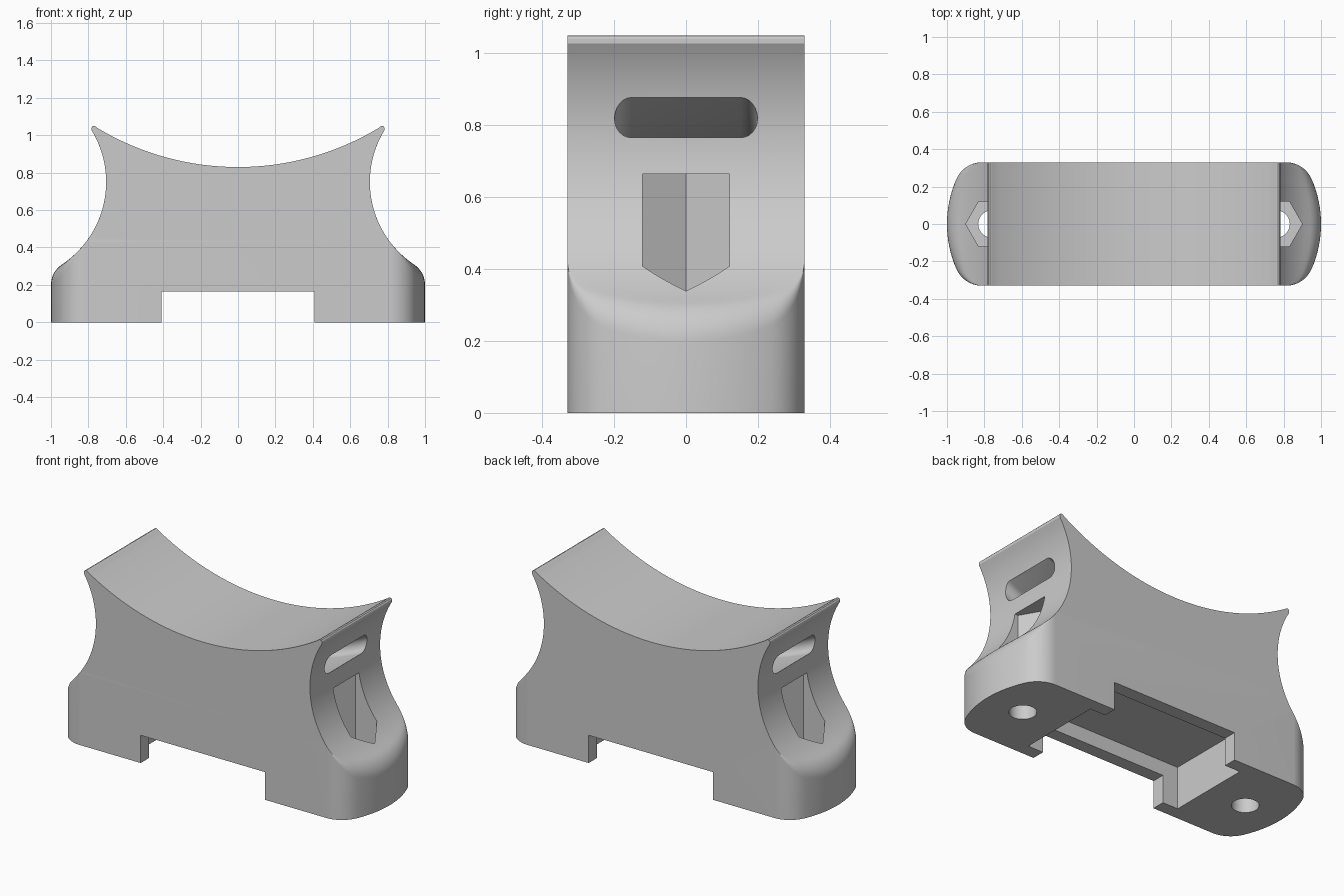
import bpy, bmesh, math
from math import sin, cos, pi, sqrt, atan2

cube = bpy.data.objects.get("Cube")
if cube:
    bpy.data.objects.remove(cube, do_unlink=True)

grey = bpy.data.materials.new("light_grey")
grey.use_nodes = True
colour = (0.6, 0.6, 0.6, 1)
grey.diffuse_color = colour
grey.node_tree.nodes["Principled BSDF"].inputs["Base Color"].default_value = colour

SADDLE_R, SADDLE_Z = 1.457, 2.287          # circle of the saddle
WAIST_R, WAIST_X, WAIST_Z = 0.53, 1.235, 0.75  # circle of each hollow end
BOLT_X = 0.76


def lerp(a, b, n):
    return [a + (b - a) * i / n for i in range(n + 1)]


def loft(name, rings):
    """Skin a list of equal rings and cap both ends."""
    bm = bmesh.new()
    loops = [[bm.verts.new(p) for p in ring] for ring in rings]
    n = len(loops[0])
    for a, b in zip(loops, loops[1:]):
        for i in range(n):
            j = (i + 1) % n
            bm.faces.new((a[i], a[j], b[j], b[i]))
    bm.faces.new(loops[0])
    bm.faces.new(loops[-1])
    bmesh.ops.recalc_face_normals(bm, faces=bm.faces)
    mesh = bpy.data.meshes.new(name)
    bm.to_mesh(mesh)
    bm.free()
    obj = bpy.data.objects.new(name, mesh)
    bpy.context.collection.objects.link(obj)
    mesh.materials.append(grey)
    return obj


def box(name, hx, hy, top):
    corners = [(-hx, -hy), (hx, -hy), (hx, hy), (-hx, hy)]
    return loft(name, [[(x, y, z) for x, y in corners] for z in (-0.2, top)])


def prism(name, x, r, sides, z0, z1):
    turns = [2 * pi * i / sides for i in range(sides)]
    return loft(name, [[(x + r * cos(t), r * sin(t), z) for t in turns] for z in (z0, z1)])


def section(y, reach, facing):
    """Cross-section at y: saddle, tip, hollow end, rounded shoulder, foot."""
    half = []
    for x in lerp(0, 0.755, 24):
        half.append((x, SADDLE_Z - sqrt(SADDLE_R ** 2 - x * x)))
    half += [(0.762, 1.047), (0.77, 1.05), (0.778, 1.048), (0.783, 1.041)]
    r = max(0.13 * facing, 0.004)
    cx = reach - r
    cz = WAIST_Z - sqrt((WAIST_R + r) ** 2 - (WAIST_X - cx) ** 2)
    end = atan2(WAIST_Z - cz, WAIST_X - cx)
    for t in lerp(-0.55, end, 32):
        half.append((WAIST_X - WAIST_R * cos(t), WAIST_Z - WAIST_R * sin(t)))
    for t in lerp(end, 0, 10)[1:]:
        half.append((cx + r * cos(t), cz + r * sin(t)))
    half.append((reach, 0))
    ring = half + [(-x, z) for x, z in reversed(half[1:])]
    return [(x, y, z) for x, z in ring]


# Rounded plan of the ends: shallow nose arc, then a tighter corner
plan = []
for t in lerp(0, 0.4115, 8):
    plan.append((0.6 * sin(t), 0.4 + 0.6 * cos(t), cos(t)))
for t in lerp(0.4115, pi / 2, 16)[1:]:
    plan.append((0.18 + 0.15 * sin(t), 0.812 + 0.15 * cos(t), cos(t)))
plan = [(-y, x, f) for y, x, f in reversed(plan[1:])] + plan
body = loft("saddle_mount", [section(*p) for p in plan])

# Underside notch and deeper pocket
cutters = [loft("notch_cutter", [[(x, y, z) for x, z in
                ((-0.41, -0.2), (0.41, -0.2), (0.41, 0.165), (-0.41, 0.165))]
                for y in (-0.5, 0.5)]),
           box("pocket_cutter", 0.51, 0.253, 0.25)]

# Bolt holes and nut pockets
for side in (-1, 1):
    cutters.append(prism("nut_cutter", side * BOLT_X, 0.14, 6, 0.2, 0.665))
    cutters.append(prism("bolt_cutter", side * BOLT_X, 0.073, 40, -0.2, 0.4))

# Curved strap slot, concentric with the saddle
outline = []
for sign in (1, -1):
    for t in lerp(-pi / 2, pi / 2, 12):
        outline.append((sign * (0.152 + 0.047 * cos(t)), sign * 0.047 * sin(t)))
rings = []
for a in lerp(-0.6, 0.6, 48):
    rings.append([((1.63 + d) * sin(a), y, SADDLE_Z - (1.63 + d) * cos(a))
                  for y, d in outline])
cutters.append(loft("strap_cutter", rings))

bpy.context.view_layer.objects.active = body
for cutter in cutters:
    cutter.hide_render = True
    mod = body.modifiers.new("cut", "BOOLEAN")
    mod.operation = "DIFFERENCE"
    mod.solver = "EXACT"
    mod.object = cutter
    bpy.ops.object.modifier_apply(modifier=mod.name)
    bpy.data.objects.remove(cutter, do_unlink=True)

bpy.ops.object.select_all(action="DESELECT")
body.select_set(True)
bpy.ops.object.shade_smooth_by_angle(angle=math.radians(30))
